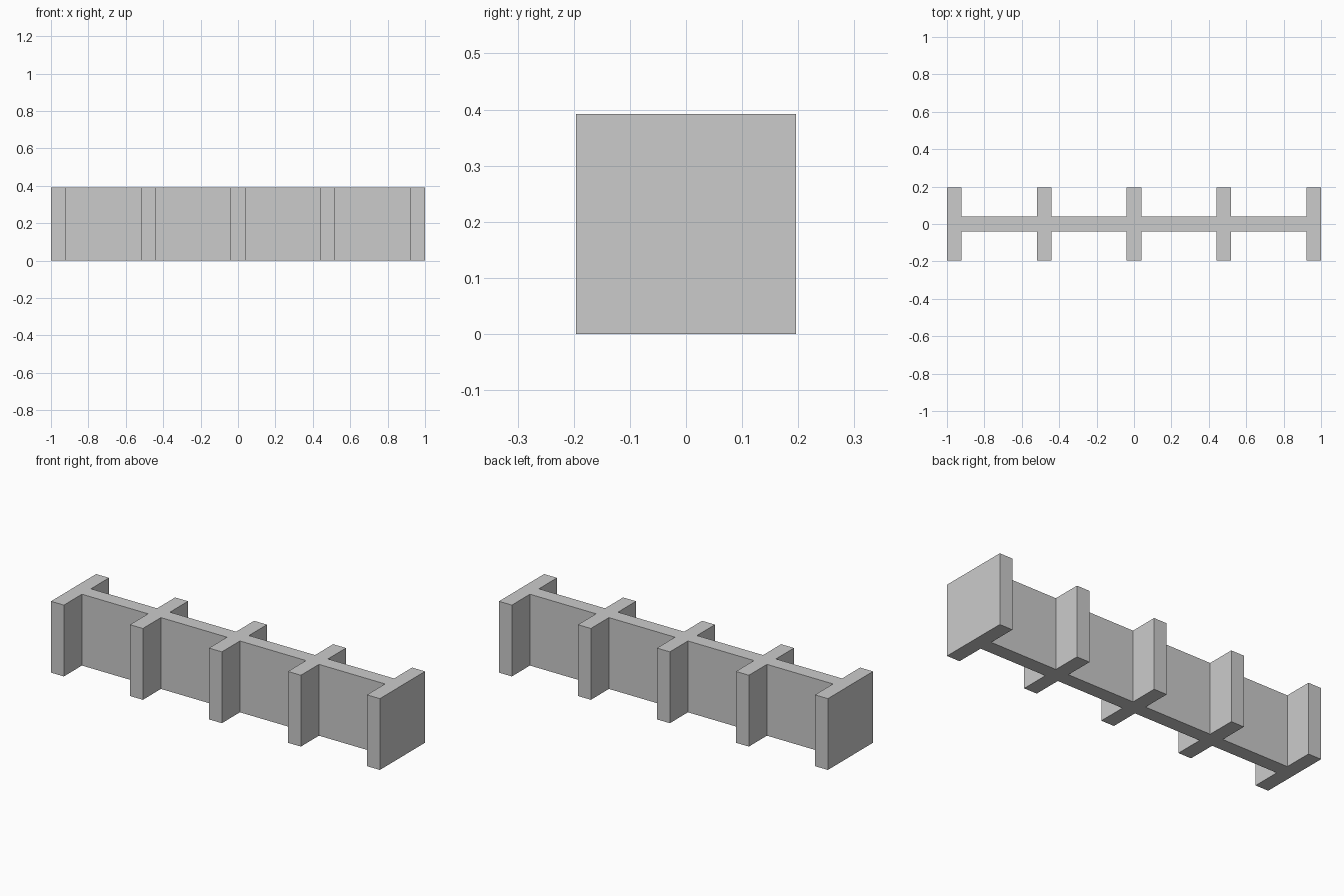
import bpy
import bmesh

cube = bpy.data.objects.get("Cube")
if cube:
    bpy.data.objects.remove(cube, do_unlink=True)

HEIGHT = 0.392     # wall height
DEPTH = 0.196      # half depth of the cross plates
HALF = 0.0392      # half thickness of spine and plates
SPACING = 0.4804   # distance between plates

# Plain grey material
grey = bpy.data.materials.new("plain_grey")
grey.use_nodes = True
colour = (0.6, 0.6, 0.6, 1)
grey.diffuse_color = colour
grey.node_tree.nodes["Principled BSDF"].inputs["Base Color"].default_value = colour

# Front half of the plan outline, left to right, stepping around each plate
front = []
for i in range(-2, 3):
    x = i * SPACING
    front += [(x - HALF, -HALF), (x - HALF, -DEPTH),
              (x + HALF, -DEPTH), (x + HALF, -HALF)]
front = front[1:-1]  # end plates have flat outer faces
outline = front + [(x, -y) for x, y in reversed(front)]

# Extrude the closed outline to full height
bm = bmesh.new()
base = bm.faces.new([bm.verts.new((x, y, 0)) for x, y in outline])
top = bmesh.ops.extrude_face_region(bm, geom=[base], use_keep_orig=True)
verts = [g for g in top["geom"] if isinstance(g, bmesh.types.BMVert)]
bmesh.ops.translate(bm, verts=verts, vec=(0, 0, HEIGHT))
bmesh.ops.recalc_face_normals(bm, faces=bm.faces)

mesh = bpy.data.meshes.new("ribbed_wall")
bm.to_mesh(mesh)
bm.free()
mesh.materials.append(grey)
wall = bpy.data.objects.new("ribbed_wall", mesh)
bpy.context.scene.collection.objects.link(wall)
